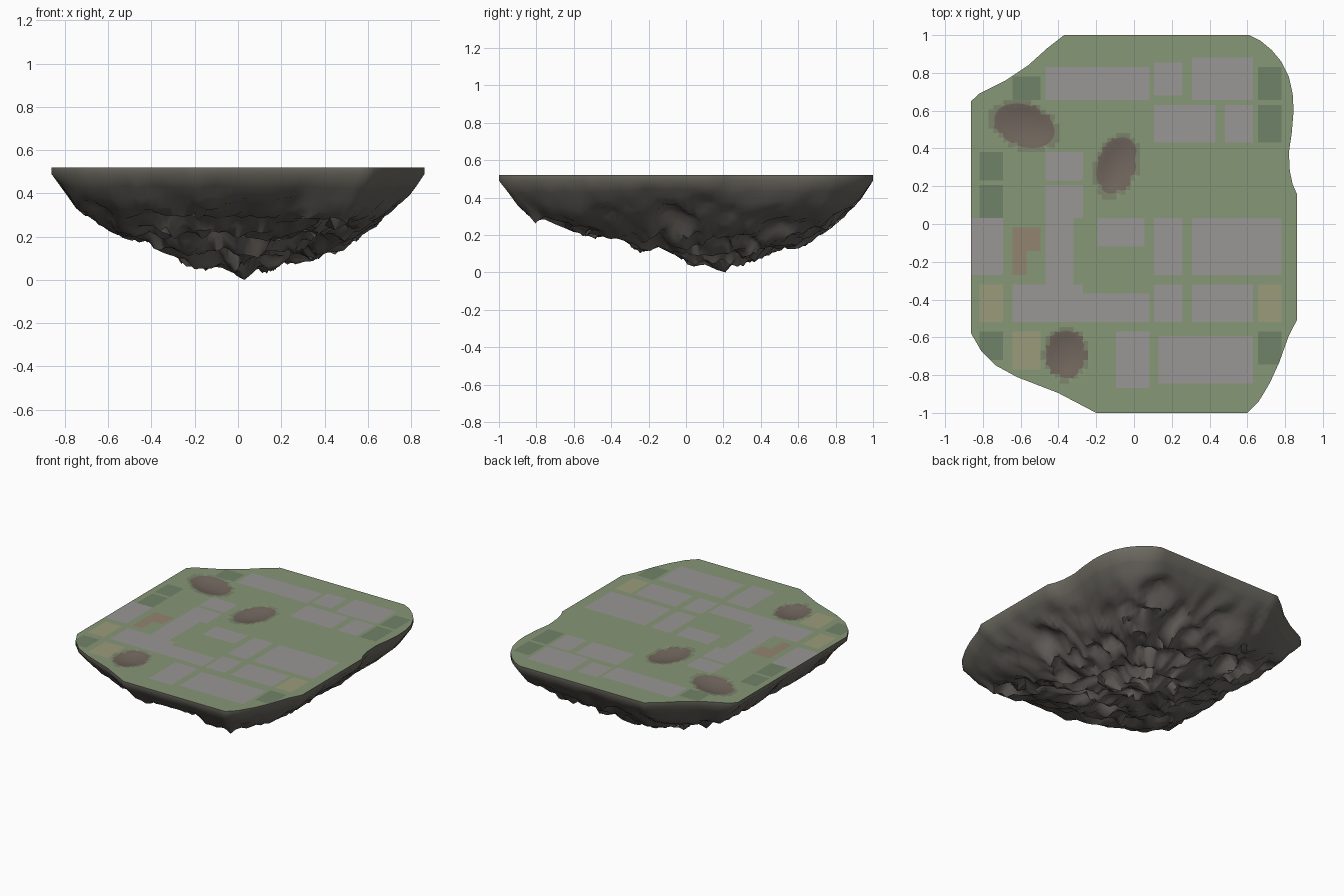
import bpy, bmesh, math
from mathutils import Vector, noise

if "Cube" in bpy.data.objects:
    bpy.data.objects.remove(bpy.data.objects["Cube"])

TOP = 0.52
PEAK = (0.03, 0.21)          # lowest point of the rock, in plan
CELL = 0.025                 # ground tile size

OUTLINE = [(-.37, 1), (.61, 1), (.67, .97), (.73, .92), (.78, .86), (.82, .78), (.84, .69),
           (.845, .6), (.835, .48), (.82, .38), (.825, .28), (.84, .21), (.862, .16),
           (.862, -.51), (.82, -.59), (.77, -.73), (.72, -.84), (.66, -.94), (.6, -1),
           (-.2, -1), (-.4, -.895), (-.62, -.81), (-.73, -.75), (-.81, -.67),
           (-.862, -.58), (-.862, .65), (-.82, .69), (-.68, .76), (-.56, .84), (-.46, .93)]

# lower silhouettes of the rock seen from the front (x, z) and the side (y, z)
FRONT = [(-.862, .49), (-.8, .41), (-.74, .33), (-.55, .22), (-.42, .18), (-.3, .13), (-.2, .03),
         (-.08, .08), (.03, 0), (.14, .03), (.2, .09), (.33, .08), (.45, .14), (.57, .2),
         (.68, .31), (.8, .4), (.862, .49)]
SIDE = [(-1, .49), (-.93, .36), (-.86, .28), (-.75, .3), (-.62, .24), (-.5, .2), (-.35, .2),
        (-.25, .12), (-.15, .15), (-.05, .11), (.02, .05), (.1, .04), (.21, 0), (.3, .05),
        (.42, .1), (.53, .15), (.62, .14), (.72, .22), (.85, .31), (.94, .4), (1, .49)]
RIM = [(0, 0), (.5, .14), (.7, .23), (.86, .31), (.93, .39), (1, .49)]

# ground patches as x0, y0, x1, y1
PAVING = [(-.48, .66, .07, .83), (.11, .67, .26, .86), (.31, .66, .63, .87), (.11, .43, .42, .62),
          (.47, .43, .62, .62), (-.48, .22, -.26, .39), (-.48, .02, -.26, .2),
          (-.48, -.35, -.32, .03), (-.2, -.13, .06, .02), (-.86, -.28, -.69, .03),
          (.11, -.28, .26, .03), (.31, -.28, .78, .03), (-.65, -.52, -.28, -.33),
          (-.3, -.52, .07, -.38), (.11, -.53, .26, -.33), (.31, -.53, .62, -.33),
          (-.09, -.88, .07, -.57), (.12, -.85, .63, -.6)]
DARK = [(.65, .66, .78, .83), (.65, .43, .78, .62), (-.82, .23, -.69, .39), (-.82, .04, -.69, .2),
        (.65, -.74, .78, -.58), (-.82, -.72, -.69, -.57), (-.64, .66, -.5, .78)]
SAND = [(-.81, -.52, -.69, -.33), (.65, -.53, .78, -.33), (-.65, -.78, -.49, -.57)]
CLAY = [(-.65, -.14, -.49, -.01), (-.65, -.28, -.57, -.14)]
CRATERS = [(-.58, .52, .165, .11, -20), (-.09, .31, .1, .155, -20), (-.36, -.69, .105, .125, 0)]


def interp(table, v):
    for (a, za), (b, zb) in zip(table, table[1:]):
        if v <= b:
            return za + (zb - za) * max(0, (v - a) / (b - a))
    return table[-1][1]


def material(name, rgb):
    m = bpy.data.materials.new(name)
    m.diffuse_color = (*rgb, 1)
    m.use_nodes = True
    m.node_tree.nodes["Principled BSDF"].inputs["Base Color"].default_value = m.diffuse_color
    return m


def make(name, bm, mats):
    me = bpy.data.meshes.new(name)
    bm.to_mesh(me)
    bm.free()
    ob = bpy.data.objects.new(name, me)
    bpy.context.collection.objects.link(ob)
    for m in mats:
        me.materials.append(m)
    return ob


def crater_distance(p, crater):
    cx, cy, rx, ry, deg = crater
    a = math.radians(deg)
    dx, dy = p.x - cx, p.y - cy
    u = dx * math.cos(a) + dy * math.sin(a)
    v = -dx * math.sin(a) + dy * math.cos(a)
    return math.hypot(u / rx, v / ry)


# Rim points: the outline subdivided evenly
rim = []
for i, a in enumerate(OUTLINE):
    a, b = Vector(a), Vector(OUTLINE[(i + 1) % len(OUTLINE)])
    n = max(1, round((b - a).length / .045))
    rim += [a.lerp(b, k / n) for k in range(n)]

# Ground: outline face cut into tiles, dished at the craters, coloured by patch
bm = bmesh.new()
bm.faces.new([bm.verts.new((*p, TOP)) for p in reversed(rim)])
for axis, span in ((0, .86), (1, 1)):
    for k in range(-int(span / CELL), int(span / CELL) + 1):
        co, no = Vector((0, 0, 0)), Vector((0, 0, 0))
        co[axis], no[axis] = k * CELL + .006, 1
        bmesh.ops.bisect_plane(bm, geom=bm.verts[:] + bm.edges[:] + bm.faces[:],
                               plane_co=co, plane_no=no, dist=1e-5)
for crater in CRATERS:
    centre = Vector((crater[0], crater[1], TOP))
    for v in bm.verts:
        d = crater_distance(v.co, crater)
        if .9 < d < 1.1:
            v.co = centre + (v.co - centre) / d
        elif d <= .9:
            v.co.z -= .018 * (1 - d * d)
for f in bm.faces:
    f.normal_update()
    if f.normal.z < 0:
        f.normal_flip()
    c = f.calc_center_median()
    for idx, group in enumerate((PAVING, DARK, SAND, CLAY), 1):
        if any(x0 < c.x < x1 and y0 < c.y < y1 for x0, y0, x1, y1 in group):
            f.material_index = idx
    d = min(crater_distance(c, k) for k in CRATERS)
    if d < 1.15:
        f.material_index = 5 if d < 1 else 6
    f.smooth = True
make("ground", bm, [material("grass", (.24, .31, .18)), material("paving", (.32, .31, .3)),
                    material("dark_grass", (.16, .225, .14)), material("sand", (.33, .33, .2)),
                    material("clay", (.29, .23, .16)), material("crater_soil", (.165, .135, .11)),
                    material("worn_grass", (.2, .23, .15))])

# Rock underside: rings shrinking from the rim to the lowest point, roughened by noise
bm = bmesh.new()
centre = Vector(PEAK)
rings = [[bm.verts.new((*p, TOP)) for p in rim]]
STEPS = 24
for k in range(STEPS):
    t = 1 - k / STEPS
    fade = min(1, (1 - t) / .25) * min(1, t / .12)
    ring = []
    for p in rim:
        q = centre.lerp(p, t)
        s = Vector((q.x, q.y, 0))
        q += fade * .03 * Vector((noise.noise(s * 7 + Vector((5, 1, 2))),
                                  noise.noise(s * 7 + Vector((1, 9, 4)))))
        z = max(interp(FRONT, q.x), interp(SIDE, q.y), interp(RIM, t))
        lump = abs(noise.noise(s * 5.5)) * .15 + abs(noise.noise(s * 11)) * .05 - .025
        # the front right corner hangs lower than the others
        lump -= .05 * max(0, 1 - math.hypot(q.x - .52, q.y + .85) / .2)
        z = min(max(.004, z + fade * lump), .49)
        ring.append(bm.verts.new((q.x, q.y, z)))
    rings.append(ring)
tip = bm.verts.new((*PEAK, 0))
n = len(rim)
for a, b in zip(rings, rings[1:]):
    for i in range(n):
        j = (i + 1) % n
        bm.faces.new((a[i], a[j], b[j], b[i]))
for i in range(n):
    bm.faces.new((rings[-1][i], rings[-1][(i + 1) % n], tip))
bm.normal_update()
if sum(f.normal.z * f.calc_area() for f in bm.faces) > 0:
    bmesh.ops.reverse_faces(bm, faces=bm.faces[:])
for f in bm.faces:
    z = f.calc_center_median().z
    f.material_index = 0 if z > .44 else 1 if z > .35 else 2
rock = make("rock_underside", bm, [material("mossy_rock", (.15, .143, .118)),
                                   material("upper_rock", (.142, .133, .115)),
                                   material("rock", (.14, .127, .115))])
bpy.context.view_layer.objects.active = rock
rock.select_set(True)
bpy.ops.object.shade_smooth_by_angle(angle=math.radians(50))
